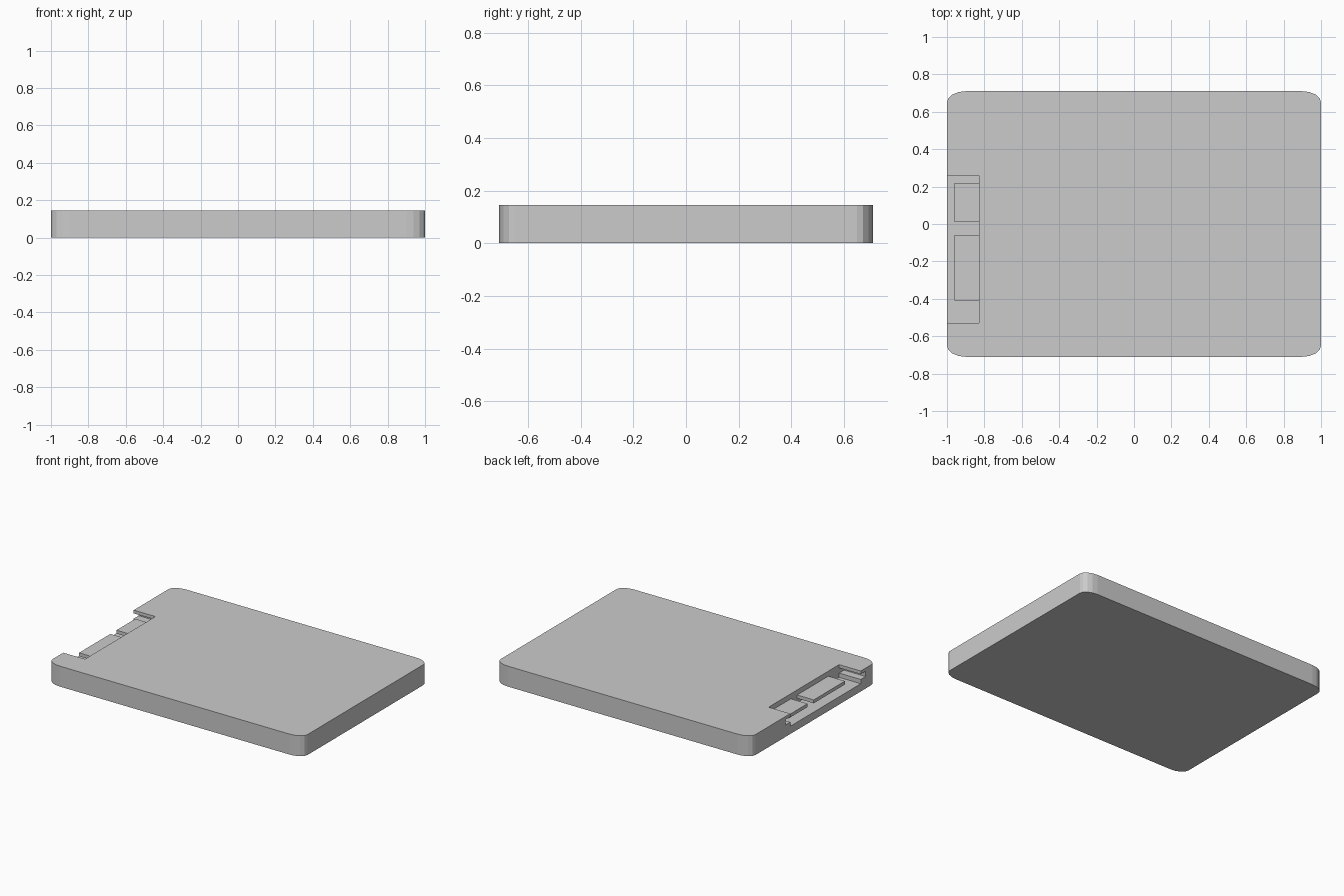
import bpy, bmesh, math

if "Cube" in bpy.data.objects:
    bpy.data.objects.remove(bpy.data.objects["Cube"])

TOP = 0.145


def prism(name, points, direction):
    """Extrude a flat outline of 3D points along a direction."""
    bm = bmesh.new()
    face = bm.faces.new([bm.verts.new(p) for p in points])
    res = bmesh.ops.extrude_face_region(bm, geom=[face], use_keep_orig=True)
    moved = [g for g in res["geom"] if isinstance(g, bmesh.types.BMVert)]
    bmesh.ops.translate(bm, verts=moved, vec=direction)
    bmesh.ops.recalc_face_normals(bm, faces=bm.faces)
    mesh = bpy.data.meshes.new(name)
    bm.to_mesh(mesh)
    bm.free()
    obj = bpy.data.objects.new(name, mesh)
    bpy.context.collection.objects.link(obj)
    return obj


# Drive case: flat slab with four-sided rounded corners
rx, ry, steps = 0.10, 0.06, 4
outline = []
for i, (sx, sy) in enumerate([(1, 1), (-1, 1), (-1, -1), (1, -1)]):
    for k in range(steps + 1):
        a = math.pi / 2 * (i + k / steps)
        outline.append((sx * (1 - rx) + rx * math.cos(a),
                        sy * (0.71 - ry) + ry * math.sin(a), 0))
case = prism("drive_case", outline, (0, 0, TOP))

# Connector bay: slot under a thin top plate, with keyed side grooves
y0, y1, groove = -0.53, 0.26, 0.055
floor, ledge, plate = 0.055, 0.085, 0.122
section = [(y0, floor), (y1, floor), (y1, ledge), (y1 + groove, ledge),
           (y1 + groove, plate), (y1, plate), (y1, 0.2), (y0, 0.2),
           (y0, plate), (y0 - groove, plate), (y0 - groove, ledge), (y0, ledge)]
cutter = prism("bay_cutter", [(-1.1, y, z) for y, z in section], (0.27, 0, 0))
cutter.hide_render = True
cutter.hide_set(True)
cut = case.modifiers.new("connector_bay", "BOOLEAN")
cut.operation = "DIFFERENCE"
cut.solver = "EXACT"
cut.object = cutter

# Connector tongues reaching out from the bay's back wall
for name, a, b in [("data_tongue", 0.01, 0.22), ("power_tongue", -0.41, -0.06)]:
    prism(name, [(-0.96, a, 0.085), (-0.83, a, 0.085),
                 (-0.83, b, 0.085), (-0.96, b, 0.085)], (0, 0, 0.024))
